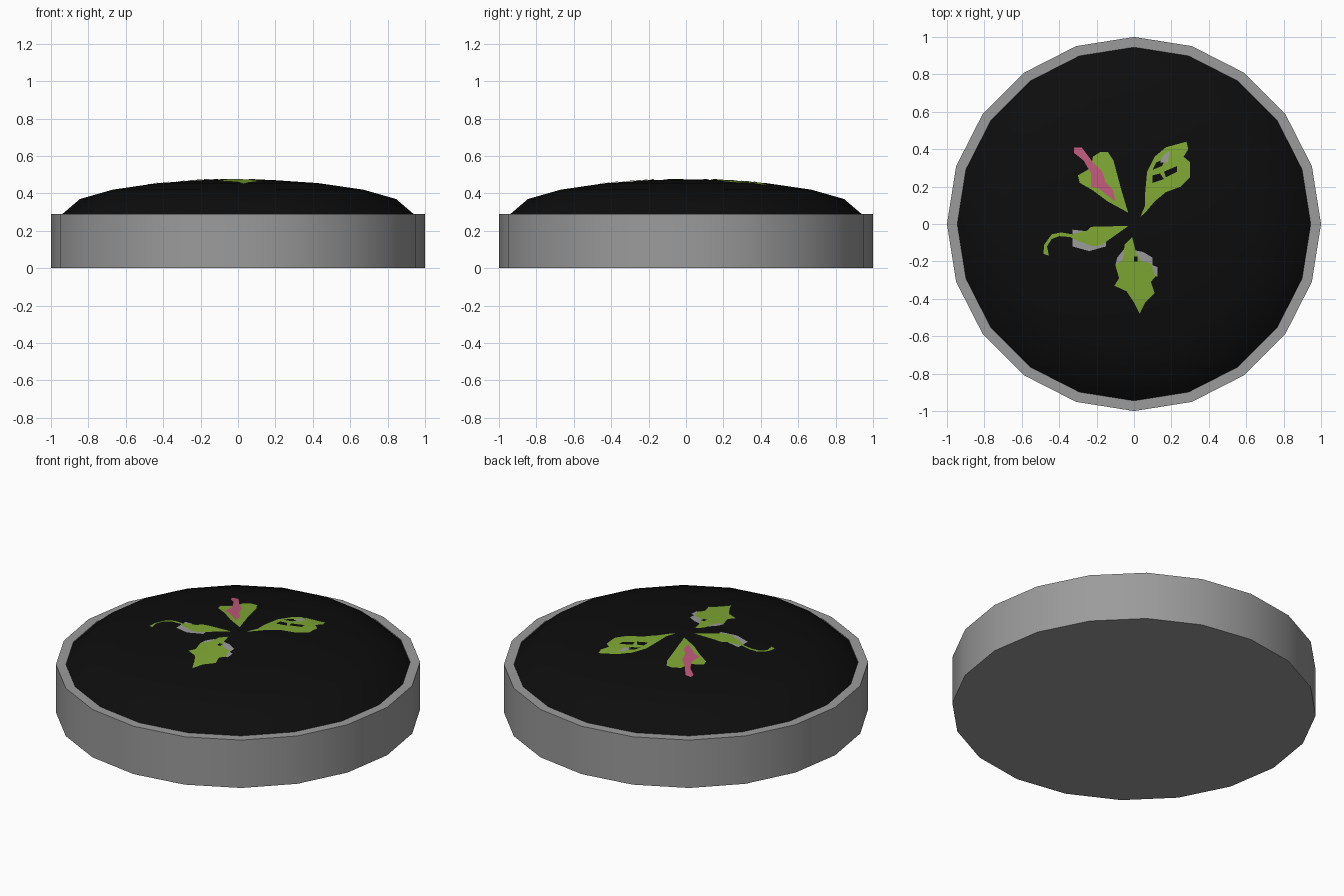
import bpy, bmesh, math
from mathutils import Vector
from mathutils.bvhtree import BVHTree

if "Cube" in bpy.data.objects:
    bpy.data.objects.remove(bpy.data.objects["Cube"])

SIDES = 20


def material(name, rgb):
    m = bpy.data.materials.new(name)
    m.diffuse_color = (*rgb, 1)
    m.use_nodes = True
    m.node_tree.nodes["Principled BSDF"].inputs["Base Color"].default_value = m.diffuse_color
    return m


GREY = material("stone grey", (0.33, 0.33, 0.33))
BLACK = material("soil black", (0.004, 0.004, 0.004))
GREEN = material("leaf green", (0.216, 0.392, 0.034))
PINK = material("stem pink", (0.52, 0.10, 0.20))


def finish(name, bm, mat, angle=30):
    me = bpy.data.meshes.new(name)
    bm.to_mesh(me)
    me.materials.append(mat)
    for p in me.polygons:
        p.use_smooth = True
    me.set_sharp_from_angle(angle=math.radians(angle))
    ob = bpy.data.objects.new(name, me)
    bpy.context.collection.objects.link(ob)
    return ob


def lathe(profile):
    """Spin (radius, z) points around z; radius 0 points become poles."""
    bm = bmesh.new()
    rings = []
    for r, z in profile:
        n = SIDES if r > 0 else 1
        rings.append([bm.verts.new((r * math.cos(math.tau * i / SIDES),
                                    r * math.sin(math.tau * i / SIDES), z))
                      for i in range(n)])
    for a, b in zip(rings, rings[1:]):
        for i in range(SIDES):
            j = (i + 1) % SIDES
            quad = [a[i % len(a)], a[j % len(a)], b[j % len(b)], b[i % len(b)]]
            bm.faces.new(list(dict.fromkeys(quad)))
    bmesh.ops.recalc_face_normals(bm, faces=bm.faces)
    return bm


# Round tray with a thin rim
tray = lathe([(0, 0), (1, 0), (1, 0.29), (0.945, 0.29), (0.945, 0.1), (0, 0.1)])
finish("tray", tray, GREY)
tray.free()

# Domed soil surface
dome = lathe([(0.945, 0.285), (0.845, 0.37), (0.67, 0.42),
              (0.43, 0.455), (0.18, 0.472), (0, 0.475)])
bmesh.ops.reverse_faces(dome, faces=[f for f in dome.faces if f.normal.z < 0])
soil_tree = BVHTree.FromBMesh(dome)
finish("soil", dome, BLACK)
dome.free()


def decal(name, mat, outline, lift=0.003):
    """Thin painted plate draped over the soil."""
    bm = bmesh.new()
    verts = [bm.verts.new((x, y, 0)) for x, y in outline]
    face = bm.faces.new(verts)
    bmesh.ops.triangulate(bm, faces=[face])
    for _ in range(2):
        bmesh.ops.subdivide_edges(bm, edges=bm.edges[:], cuts=1, use_grid_fill=True)
    bmesh.ops.triangulate(bm, faces=bm.faces[:])
    for v in bm.verts:
        hit = soil_tree.ray_cast(Vector((v.co.x, v.co.y, 2)), Vector((0, 0, -1)))[0]
        v.co.z = (hit.z if hit else 0.45) + lift
    bmesh.ops.reverse_faces(bm, faces=[f for f in bm.faces if f.normal.z < 0])
    finish(name, bm, mat)
    bm.free()


# Back left leaf with pink stem
decal("leaf_back_left", GREEN, [
    (-.03, .06), (-.04, .09), (-.07, .19), (-.11, .34), (-.14, .385), (-.18, .385),
    (-.22, .36), (-.23, .30), (-.30, .26), (-.29, .22), (-.22, .18), (-.14, .12)])
decal("pink_stem", PINK, [
    (-.32, .41), (-.32, .38), (-.27, .34), (-.23, .27), (-.23, .20), (-.19, .19),
    (-.10, .12), (-.11, .18), (-.15, .22), (-.17, .28), (-.22, .33), (-.28, .41)], .005)

# Back right leaf with torn openings
decal("leaf_back_right", GREEN, [
    (.035, .04), (.06, .06), (.11, .12), (.17, .17), (.25, .20), (.30, .25), (.30, .33),
    (.265, .36), (.29, .40), (.28, .44), (.17, .41), (.11, .36), (.07, .28), (.06, .17),
    (.06, .10)])
decal("leaf_hole_low", BLACK, [(.10, .22), (.16, .24), (.14, .27), (.10, .26)], .005)
decal("leaf_hole_mid", BLACK, [(.17, .25), (.23, .28), (.23, .31), (.16, .28)], .005)
decal("leaf_hole_high", BLACK, [(.10, .29), (.15, .31), (.17, .35), (.12, .33)], .005)
decal("leaf_tear_grey", GREY, [(.14, .33), (.18, .33), (.19, .39), (.16, .37)], .006)

# Left leaf with a grey underside and curling tendril
decal("leaf_left_underside", GREY, [
    (-.33, -.03), (-.33, -.12), (-.24, -.145), (-.15, -.12), (-.15, -.05)], .002)
decal("leaf_left", GREEN, [
    (-.03, -.01), (-.10, -.06), (-.17, -.11), (-.22, -.12), (-.30, -.09), (-.34, -.07),
    (-.40, -.065), (-.44, -.08), (-.465, -.12), (-.455, -.17), (-.485, -.16),
    (-.48, -.11), (-.44, -.055), (-.39, -.045), (-.33, -.055), (-.25, -.035),
    (-.23, -.015)], .004)

# Front leaf with grey edges and a small hole
decal("leaf_front_edge_left", GREY, [(-.10, -.22), (-.09, -.18), (-.05, -.13), (-.04, -.24)], .002)
decal("leaf_front_edge_right", GREY, [
    (.00, -.14), (.05, -.15), (.10, -.18), (.10, -.22), (.125, -.23), (.125, -.28), (.03, -.28)], .002)
decal("leaf_front", GREEN, [
    (-.01, -.07), (-.05, -.11), (-.06, -.19), (-.10, -.22), (-.08, -.29), (-.105, -.33),
    (-.04, -.36), (0, -.42), (.03, -.48), (.06, -.42), (.11, -.37), (.09, -.31),
    (.115, -.28), (.09, -.21), (.04, -.20), (.01, -.15)], .004)
decal("leaf_front_hole", BLACK, [(0, -.20), (.02, -.20), (.02, -.175), (0, -.175)], .006)
